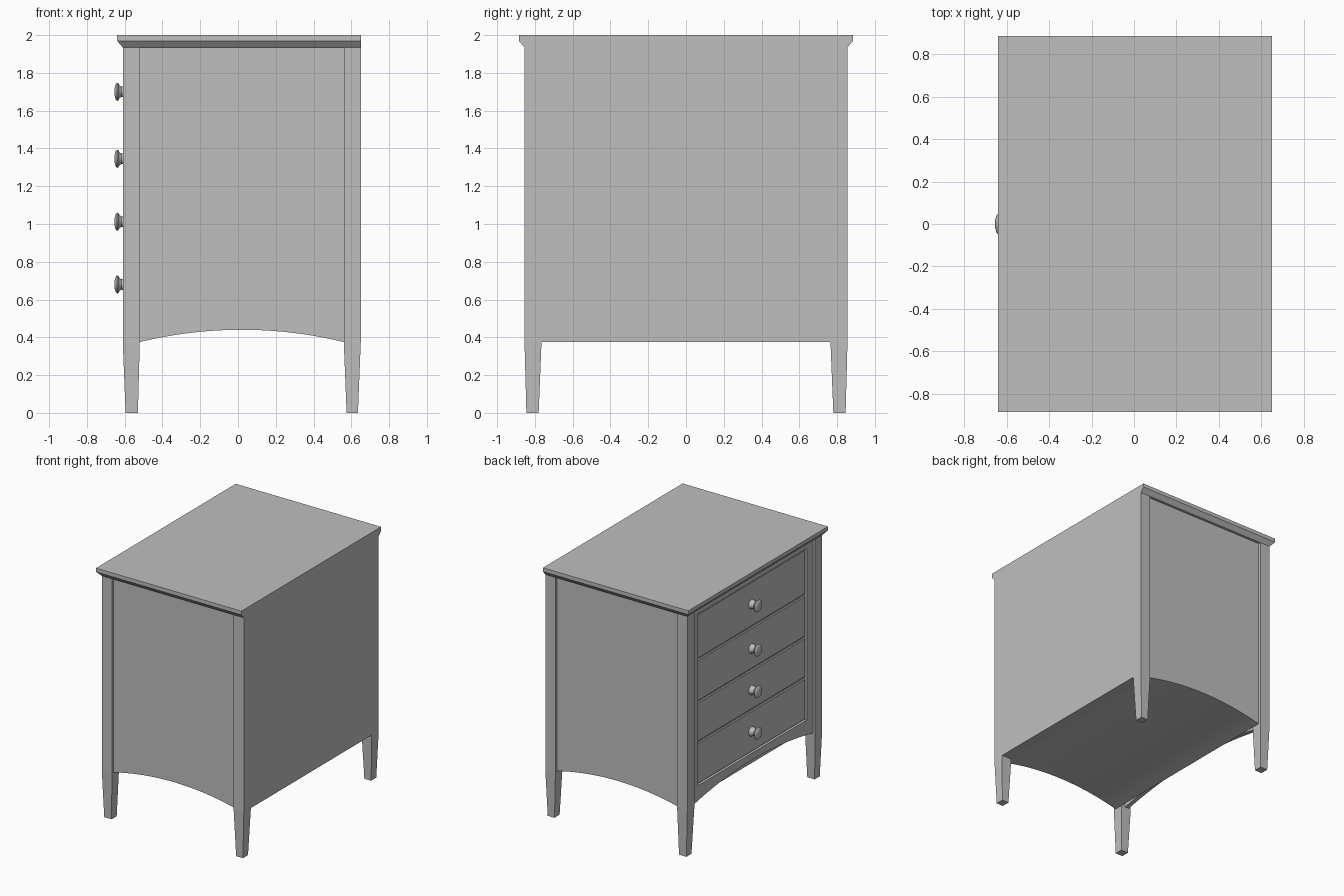
import bpy, bmesh, math

if "Cube" in bpy.data.objects:
    bpy.data.objects.remove(bpy.data.objects["Cube"])

GREY = bpy.data.materials.new("warm_neutral_grey")
GREY.diffuse_color = (0.52, 0.52, 0.52, 1)
GREY.use_nodes = True
GREY.node_tree.nodes["Principled BSDF"].inputs["Base Color"].default_value = GREY.diffuse_color


def finish(name, bm, smooth=False):
    bmesh.ops.recalc_face_normals(bm, faces=bm.faces)
    me = bpy.data.meshes.new(name)
    bm.to_mesh(me)
    bm.free()
    me.materials.append(GREY)
    ob = bpy.data.objects.new(name, me)
    bpy.context.collection.objects.link(ob)
    if smooth:
        bpy.ops.object.select_all(action='DESELECT')
        ob.select_set(True)
        bpy.context.view_layer.objects.active = ob
        bpy.ops.object.shade_smooth_by_angle(angle=math.radians(35))
    return ob


def loft(name, rings, smooth=False):
    """Closed solid through a list of equal-sized point rings."""
    bm = bmesh.new()
    vs = [[bm.verts.new(p) for p in r] for r in rings]
    n = len(vs[0])
    for a, b in zip(vs, vs[1:]):
        for i in range(n):
            j = (i + 1) % n
            bm.faces.new((a[i], a[j], b[j], b[i]))
    bm.faces.new(vs[0])
    bm.faces.new(vs[-1])
    return finish(name, bm, smooth)


def rect(x0, x1, y0, y1, z):
    return [(x0, y0, z), (x1, y0, z), (x1, y1, z), (x0, y1, z)]


def box(name, x0, x1, y0, y1, z0, z1):
    return loft(name, [rect(x0, x1, y0, y1, z0), rect(x0, x1, y0, y1, z1)])


def arch(a, b, z_end, z_mid, n=24):
    """Shallow circular arc from a to b."""
    h, w = z_mid - z_end, (b - a) / 2
    r = (w * w + h * h) / (2 * h)
    pts = []
    for i in range(n + 1):
        u = -w + 2 * w * i / n
        pts.append((a + w + u, z_mid - r + math.sqrt(r * r - u * u)))
    return pts


BODY_TOP, LEG_TOP = 1.935, 0.375

# Top slab with chamfered underside on three edges, flush at the back
loft("top", [rect(-0.61, 0.65, -0.855, 0.855, BODY_TOP),
             rect(-0.64, 0.65, -0.885, 0.885, 1.97),
             rect(-0.64, 0.65, -0.885, 0.885, 2.0)])

# Corner posts that taper into feet
for s, side in ((-1, "right"), (1, "left")):
    for x0, x1, f0, f1, end in ((-0.61, -0.52, -0.595, -0.53, "front"),
                                (0.56, 0.65, 0.575, 0.635, "back")):
        ya, yb = sorted((s * 0.765, s * 0.855))
        fa, fb = sorted((s * 0.78, s * 0.845))
        loft(f"{end}_{side}_leg", [rect(f0, f1, fa, fb, 0),
                                   rect(x0, x1, ya, yb, LEG_TOP),
                                   rect(x0, x1, ya, yb, BODY_TOP)])

# Carcass with an arched lower edge, and the flush back board
outline = arch(-0.52, 0.56, LEG_TOP, 0.44) + [(0.56, BODY_TOP), (-0.52, BODY_TOP)]
loft("carcass", [[(x, y, z) for x, z in outline] for y in (-0.835, 0.835)], True)
box("back_board", 0.56, 0.65, -0.765, 0.765, LEG_TOP, BODY_TOP)

# Drawer-side frame: arched apron, stiles and top rail
FX0, FX1, DY = -0.59, -0.555, 0.69
LEVELS = [0.51, 0.85, 1.175, 1.515, 1.885]
outline = arch(-0.765, 0.765, LEG_TOP, 0.455) + [(0.765, LEVELS[0]), (-0.765, LEVELS[0])]
loft("apron", [[(x, y, z) for y, z in outline] for x in (FX0, FX1)], True)
for s, side in ((-1, "right"), (1, "left")):
    ya, yb = sorted((s * DY, s * 0.765))
    box(f"{side}_stile", FX0, FX1, ya, yb, LEVELS[0], BODY_TOP)
box("top_rail", FX0, FX1, -DY, DY, LEVELS[-1], BODY_TOP)
box("drawer_backing", -0.568, FX1, -DY, DY, LEVELS[0], LEVELS[-1])

# Knob profile: (x, radius), turned around the x axis
KNOB = [(-0.57, 0.04), (-0.59, 0.036), (-0.604, 0.029), (-0.618, 0.028),
        (-0.627, 0.034), (-0.634, 0.046), (-0.640, 0.048), (-0.647, 0.041),
        (-0.652, 0.026), (-0.655, 0.008)]

# Four drawer fronts with eased edges, each with one turned knob
G = 0.006
for i, (z0, z1) in enumerate(zip(LEVELS, LEVELS[1:]), 1):
    rings = []
    for x, g in ((-0.56, G), (-0.577, G), (-0.582, G + 0.006)):
        ya, za, zb = DY - g, z0 + g, z1 - g
        rings.append([(x, -ya, za), (x, ya, za), (x, ya, zb), (x, -ya, zb)])
    loft(f"drawer_front_{i}", rings)
    zc = (z0 + z1) / 2
    loft(f"knob_{i}", [[(x, r * math.cos(k * math.tau / 24),
                         zc + r * math.sin(k * math.tau / 24)) for k in range(24)]
                       for x, r in KNOB], True)
